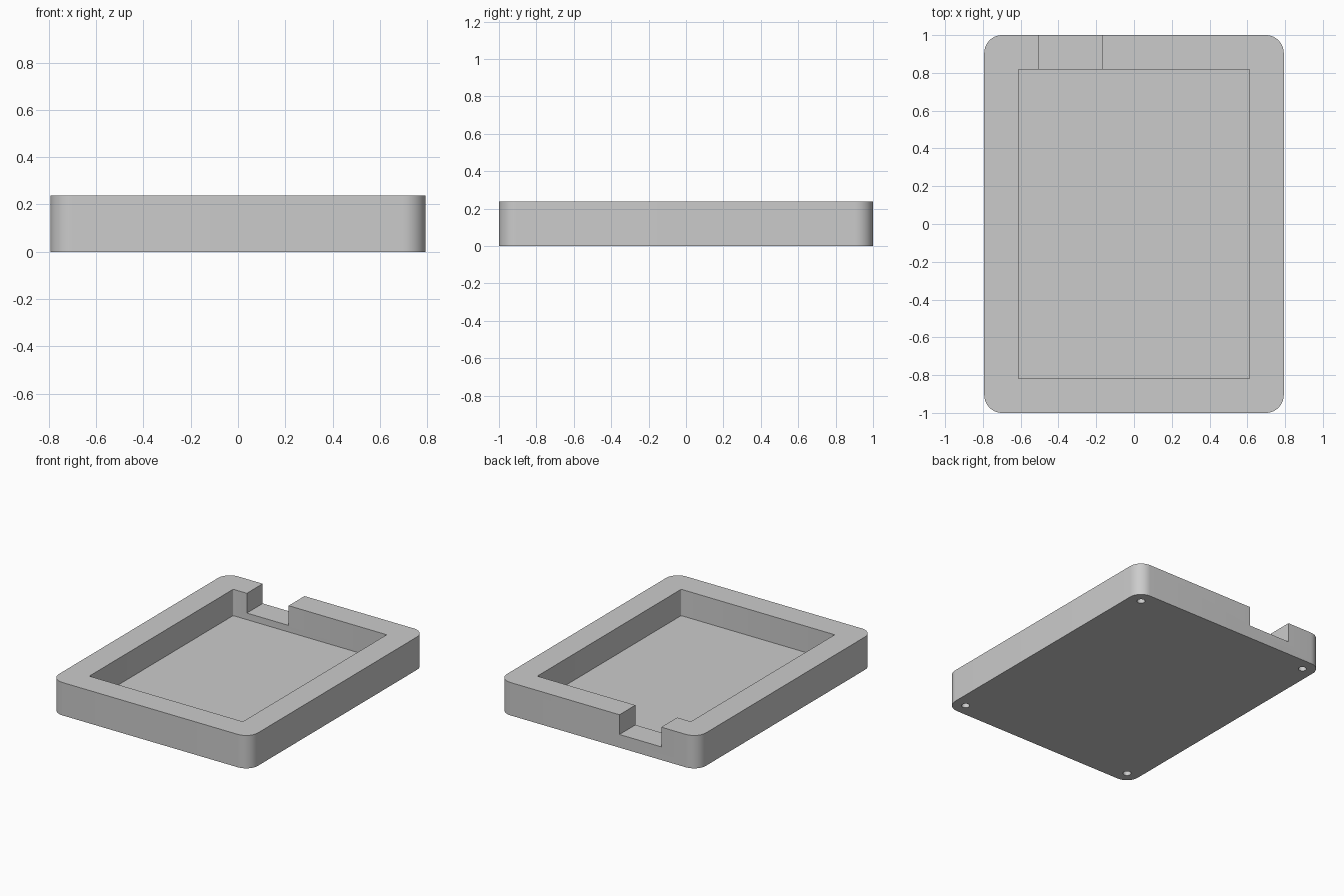
import bpy
import bmesh
from math import radians
from mathutils import Matrix

if "Cube" in bpy.data.objects:
    bpy.data.objects.remove(bpy.data.objects["Cube"], do_unlink=True)

WIDTH, LENGTH, HEIGHT = 1.586, 2.0, 0.237
STEP = HEIGHT / 5          # floor thickness
CORNER = 0.095             # outer corner radius

grey = bpy.data.materials.new("light_grey")
grey.use_nodes = True
colour = (0.6, 0.6, 0.6, 1)
grey.diffuse_color = colour
grey.node_tree.nodes["Principled BSDF"].inputs["Base Color"].default_value = colour


def finish(name, bm):
    bmesh.ops.recalc_face_normals(bm, faces=bm.faces)
    mesh = bpy.data.meshes.new(name)
    bm.to_mesh(mesh)
    bm.free()
    mesh.materials.append(grey)
    obj = bpy.data.objects.new(name, mesh)
    bpy.context.collection.objects.link(obj)
    return obj


def box(name, low, high, radius=0, segments=12):
    """Box between two corners, with optional rounded upright edges."""
    bm = bmesh.new()
    size = [b - a for a, b in zip(low, high)]
    middle = [(a + b) / 2 for a, b in zip(low, high)]
    matrix = Matrix.Translation(middle) @ Matrix.Diagonal((*size, 1))
    bmesh.ops.create_cube(bm, size=1, matrix=matrix)
    if radius:
        upright = [e for e in bm.edges
                   if abs(e.verts[0].co.z - e.verts[1].co.z) > size[2] / 2]
        bmesh.ops.bevel(bm, geom=upright, offset=radius, segments=segments,
                        profile=0.5, affect='EDGES')
    return finish(name, bm)


def cylinder(name, x, y, radius, bottom, top):
    bm = bmesh.new()
    bmesh.ops.create_cone(bm, cap_ends=True, segments=32, radius1=radius,
                          radius2=radius, depth=top - bottom,
                          matrix=Matrix.Translation((x, y, (bottom + top) / 2)))
    return finish(name, bm)


# Tray body with rounded corners
tray = box("tray", (-WIDTH / 2, -LENGTH / 2, 0),
           (WIDTH / 2, LENGTH / 2, HEIGHT), CORNER)

# Recess, slot through the back wall, and blind holes underneath
cutters = [
    box("recess_cutter", (-0.612, -0.819, STEP), (0.612, 0.819, 0.4), 0.006, 3),
    box("slot_cutter", (-0.503, 0.7, 2 * STEP), (-0.17, 1.1, 0.5)),
]
for sx in (-1, 1):
    for sy in (-1, 1):
        cutters.append(cylinder("hole_cutter", sx * (WIDTH / 2 - 0.092),
                                sy * (LENGTH / 2 - 0.092), 0.027, -0.1, 3 * STEP))

bpy.context.view_layer.objects.active = tray
for cutter in cutters:
    cutter.hide_render = True
    cut = tray.modifiers.new("cut", 'BOOLEAN')
    cut.operation = 'DIFFERENCE'
    cut.solver = 'EXACT'
    cut.object = cutter
    bpy.ops.object.modifier_apply(modifier=cut.name)
    bpy.data.objects.remove(cutter, do_unlink=True)

# Smooth corners and holes, crisp rims
bpy.ops.object.select_all(action='DESELECT')
tray.select_set(True)
bpy.ops.object.shade_smooth_by_angle(angle=radians(35))
